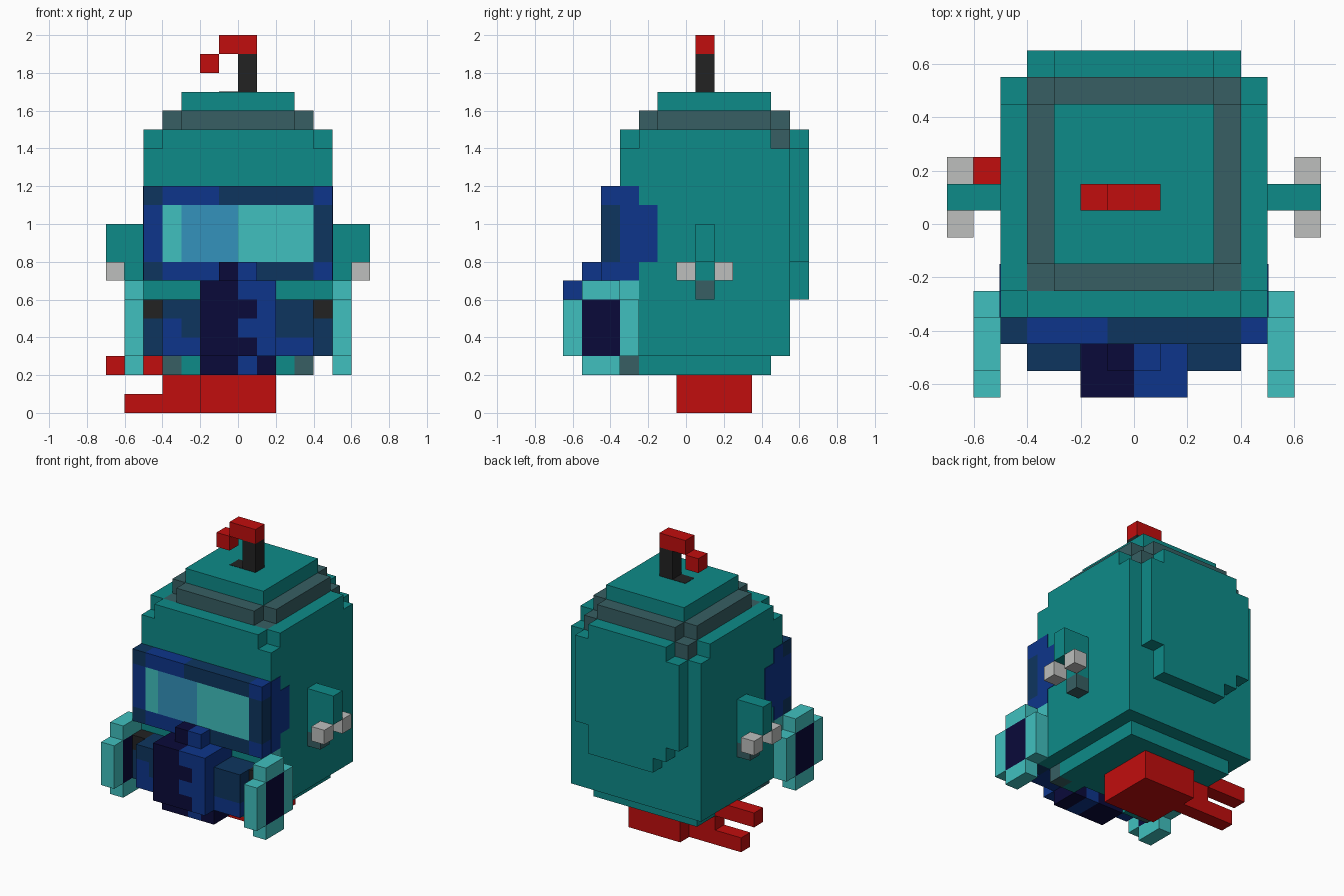
import bpy, bmesh

old = bpy.data.objects.get("Cube")
if old:
    bpy.data.objects.remove(old, do_unlink=True)

U = 0.1  # block size


def lin(h):
    out = []
    for i in (0, 2, 4):
        c = int(h[i:i + 2], 16) / 255
        out.append(c / 12.92 if c <= 0.04045 else ((c + 0.055) / 1.055) ** 2.4)
    return (*out, 1.0)


def material(name, h):
    m = bpy.data.materials.new(name)
    m.use_nodes = True
    m.diffuse_color = lin(h)
    m.node_tree.nodes["Principled BSDF"].inputs["Base Color"].default_value = lin(h)
    return m


TEAL = material("teal", "0D8B89")
GREY = material("slate grey", "375F63")
RED = material("red", "C10D0D")
BLACK = material("black", "222222")
BLUE = material("royal blue", "0D358B")
NAVY = material("steel navy", "0D355F")
DARK = material("midnight", "0A0A3A")
AQUA = material("aqua", "40C0BF")
SKY = material("sky blue", "3492BC")
WHITE = material("pale grey", "BDBFBD")


def part(name, *groups, mirror=False):
    """groups: (material, [(x0, x1, y0, y1, z0, z1), ...]) in block units."""
    bm = bmesh.new()
    me = bpy.data.meshes.new(name)
    for slot, (mat, boxes) in enumerate(groups):
        me.materials.append(mat)
        if mirror:
            boxes = boxes + [(-b[1], -b[0], *b[2:]) for b in boxes]
        for x0, x1, y0, y1, z0, z1 in boxes:
            res = bmesh.ops.create_cube(bm, size=1)
            for v in res["verts"]:
                v.co.x = (x1 if v.co.x > 0 else x0) * U
                v.co.y = ((y1 if v.co.y > 0 else y0) - 0.5) * U
                v.co.z = (z1 if v.co.z > 0 else z0) * U
                for f in v.link_faces:
                    f.material_index = slot
    bm.to_mesh(me)
    bm.free()
    ob = bpy.data.objects.new(name, me)
    bpy.context.collection.objects.link(ob)
    return ob


# Main body with notched shoulders and a narrower base
part("body", (TEAL, [(-5, 5, -3, 6, 3, 14), (-3, 3, -3, 6, 14, 15),
                     (-4, 4, -2, 5, 2, 3)]))
part("shoulders",
     (TEAL, [(3, 4, -3, -2, 14, 15), (3, 4, -1, 5, 14, 15), (4, 5, -2, 5, 14, 15)]),
     (GREY, [(3, 4, -2, -1, 14, 15), (3, 4, 5, 6, 14, 15)]), mirror=True)
part("base_front_trim", (GREY, [(3, 4, -3, -2, 2, 3)]),
     (TEAL, [(2, 3, -3, -2, 2, 3)]), mirror=True)

# Back plate with stepped edges
part("back_plate", (TEAL, [(-2, 3, 6, 7, 6, 15), (-3, -2, 6, 7, 7, 15),
                           (3, 4, 6, 7, 8, 14), (-4, -3, 6, 7, 8, 14)]))

# Dome and its dark collar
part("dome_collar", (GREY, [(-3, 3, -2, 6, 15, 16), (3, 4, -1, 5, 15, 16),
                            (-4, -3, -1, 5, 15, 16)]))
part("dome_top", (TEAL, [(-3, 3, -1, 5, 16, 17)]))

# Antenna
part("antenna_pole", (BLACK, [(0, 1, 1, 2, 17, 19), (-1, 0, 1, 2, 16.95, 17.02)]))
part("antenna_tip", (RED, [(-1, 1, 1, 2, 19, 20), (-2, -1, 1, 2, 18, 19)]))

# Visor frame, glass and side wraps
part("visor_frame",
     (NAVY, [(-5, -4, -4, -3, 11, 12), (-1, 4, -4, -3, 11, 12), (4, 5, -4, -3, 8, 11),
             (-5, -4, -4, -3, 7, 8), (1, 4, -4, -3, 7, 8)]),
     (BLUE, [(-4, -1, -4, -3, 11, 12), (4, 5, -4, -3, 11, 12), (-5, -4, -4, -3, 8, 11),
             (-4, 1, -4, -3, 7, 8), (4, 5, -4, -3, 7, 8)]))
part("visor_glass", (AQUA, [(-4, -3, -4, -3, 8, 11), (0, 4, -4, -3, 8, 11)]),
     (SKY, [(-3, 0, -4, -3, 8, 11)]))
part("visor_side_wrap", (BLUE, [(4.98, 5.03, -3, -2, 11, 12), (4.98, 5.03, -3, -1, 8, 11),
                                (4.98, 5.03, -3, -2, 7, 8)]), mirror=True)

# Arms with two-finger grips
part("arms", (TEAL, [(5, 6, 1, 2, 7, 10), (6, 7, 1, 2, 8, 10)]),
     (GREY, [(5, 6, 1, 2, 6, 7)]), mirror=True)
part("arm_grips", (WHITE, [(6, 7, 0, 1, 7, 8), (6, 7, 2, 3, 7, 8)]), mirror=True)

# Round filter discs either side of the mouth
part("filter_discs",
     (AQUA, [(5, 6, -5, -3, 6, 7), (5, 6, -5, -3, 2, 3),
             (5, 6, -6, -5, 3, 6), (5, 6, -3, -2, 3, 6),
             (4.98, 5.03, -3, -2, 6, 7)]),
     (DARK, [(5, 6, -5, -3, 3, 6)]), mirror=True)
part("filter_links", (BLACK, [(4, 5, -4, -3, 5, 6)]),
     (NAVY, [(4, 5, -4, -3, 3, 5)]), mirror=True)

# Mouthpiece blocks
part("mouth_right", (NAVY, [(-4, -2, -5, -3, 5, 6), (-3, -2, -5, -3, 4, 5)]),
     (BLUE, [(-4, -3, -5, -3, 4, 5), (-4, -2, -5, -3, 3, 4)]))
part("mouth_left", (NAVY, [(2, 4, -5, -3, 4, 6)]),
     (BLUE, [(2, 4, -5, -3, 3, 4)]))

# Central breathing hose
part("hose",
     (DARK, [(-1, 0, -5, -4, 7, 8), (-2, 0, -6, -3, 6, 7), (-2, 1, -6, -3, 5, 6),
             (-2, 0, -6, -3, 4, 5), (-2, 1, -6, -3, 3, 4), (-2, 0, -5, -3, 2, 3),
             (1, 2, -5, -3, 2, 3)]),
     (BLUE, [(0, 1, -5, -4, 7, 8), (0, 2, -6, -3, 6, 7), (1, 2, -6, -3, 5, 6),
             (0, 2, -6, -3, 4, 5), (1, 2, -6, -3, 3, 4), (0, 1, -5, -3, 2, 3)]))

# Red foot with a forked tail to one side
part("foot", (RED, [(-2, 2, 0, 4, 0, 2)]))
part("forked_tail", (RED, [(-6, -2, 2, 3, 0, 1), (-4, -2, 2, 3, 1, 2),
                           (-7, -4, 2, 3, 2, 3)]))
